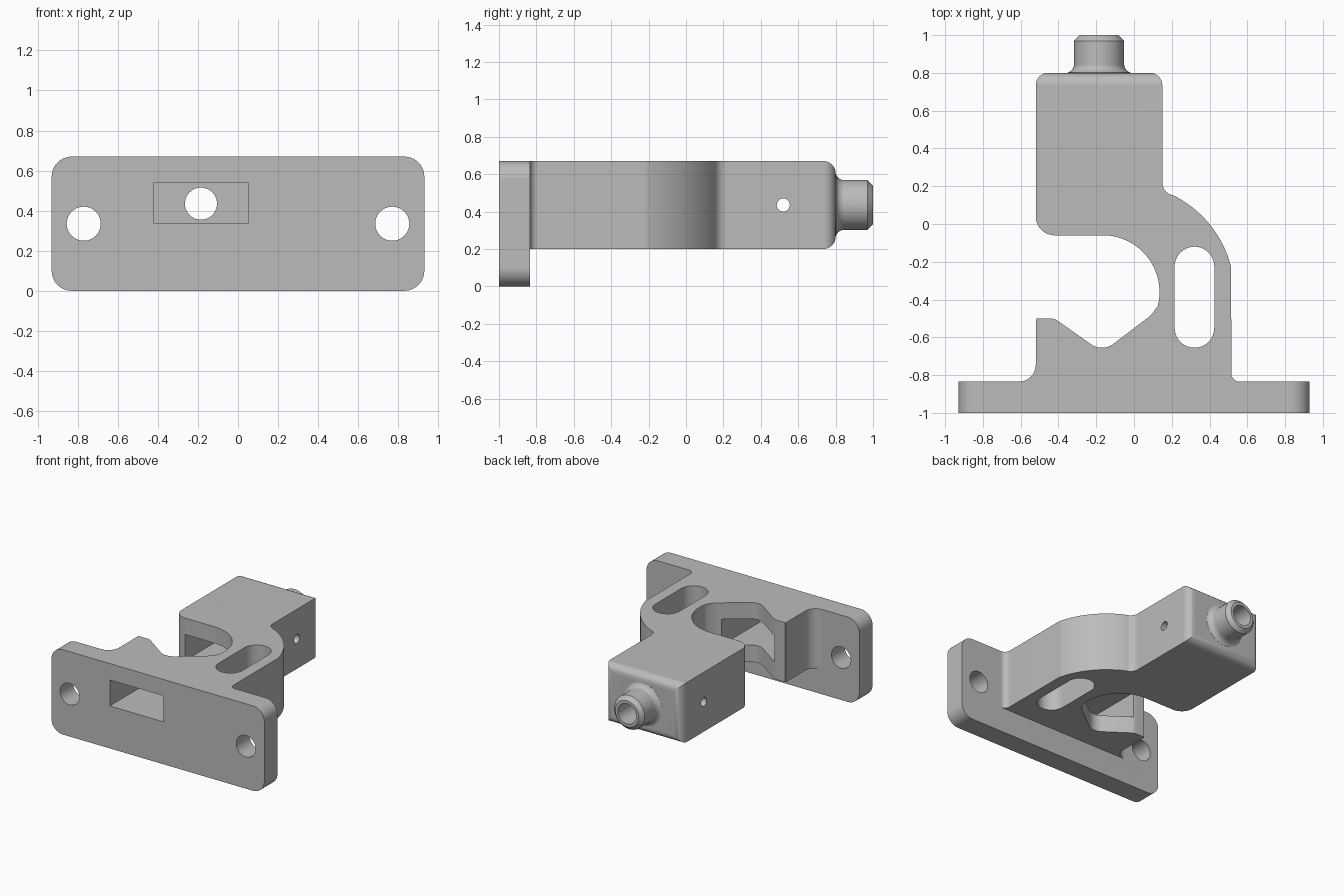
import bpy, bmesh
from math import radians, cos, sin, pi
from mathutils import Vector

cube = bpy.data.objects.get("Cube")
if cube:
    bpy.data.objects.remove(cube, do_unlink=True)

grey = bpy.data.materials.new("plain grey")
grey.use_nodes = True
colour = (0.5, 0.5, 0.5, 1)
grey.diffuse_color = colour
grey.node_tree.nodes["Principled BSDF"].inputs["Base Color"].default_value = colour

AXES = {  # profile point and depth to space
    "x": lambda a, b, d: (d, a, b),
    "y": lambda a, b, d: (a, d, b),
    "z": lambda a, b, d: (a, b, d),
}


def arc(cx, cy, r, start, end, steps=10):
    angles = [radians(start + (end - start) * i / steps) for i in range(steps + 1)]
    return [(cx + r * cos(a), cy + r * sin(a)) for a in angles]


def circle(cx, cy, r, n=40):
    return arc(cx, cy, r, 0, 360, n)[:-1]


def rounded_rect(x0, x1, y0, y1, r):
    return (arc(x1 - r, y1 - r, r, 0, 90) + arc(x0 + r, y1 - r, r, 90, 180)
            + arc(x0 + r, y0 + r, r, 180, 270) + arc(x1 - r, y0 + r, r, 270, 360))


def finish(name, bm):
    bmesh.ops.remove_doubles(bm, verts=bm.verts, dist=1e-5)
    bmesh.ops.recalc_face_normals(bm, faces=bm.faces)
    mesh = bpy.data.meshes.new(name)
    bm.to_mesh(mesh)
    bm.free()
    mesh.materials.append(grey)
    obj = bpy.data.objects.new(name, mesh)
    bpy.context.collection.objects.link(obj)
    return obj


def prism(name, points, axis, low, high, round_back=None):
    bm = bmesh.new()
    place = AXES[axis]
    face = bm.faces.new([bm.verts.new(place(a, b, low)) for a, b in points])
    new = bmesh.ops.extrude_face_region(bm, geom=[face])["geom"]
    shift = Vector(place(0, 0, high - low))
    bmesh.ops.translate(bm, vec=shift, verts=[v for v in new if isinstance(v, bmesh.types.BMVert)])
    bmesh.ops.remove_doubles(bm, verts=bm.verts, dist=1e-5)
    bmesh.ops.recalc_face_normals(bm, faces=bm.faces)
    if round_back:
        y, radius = round_back
        edges = [e for e in bm.edges if all(abs(v.co.y - y) < 1e-4 for v in e.verts)]
        bmesh.ops.bevel(bm, geom=edges, offset=radius, offset_type='OFFSET',
                        segments=8, profile=0.5, affect='EDGES')
    return finish(name, bm)


def lathe_y(name, profile, cx, cz, n=48):
    bm = bmesh.new()
    rings = []
    for r, y in profile:
        rings.append([bm.verts.new((cx + r * cos(2 * pi * i / n), y, cz + r * sin(2 * pi * i / n)))
                      for i in range(n)])
    for a, b in zip(rings, rings[1:]):
        for i in range(n):
            j = (i + 1) % n
            bm.faces.new((a[i], a[j], b[j], b[i]))
    bm.faces.new(rings[0])
    bm.faces.new(rings[-1])
    return finish(name, bm)


# Mounting plate
bracket = prism("bracket", rounded_rect(-0.93, 0.93, 0, 0.67, 0.1), "y", -1, -0.835)

# Hooked arm and block outline
outline = [(-0.61, -0.9)]
outline += arc(-0.61, -0.745, 0.09, -90, 0)
outline += [(-0.52, -0.505), (-0.515, -0.5), (-0.435, -0.5), (-0.41, -0.508)]
outline += arc(-0.17, -0.555, 0.1, 235, 305, 8)
outline += [(0.075, -0.495), (0.1, -0.47)]
outline += arc(-0.165, -0.36, 0.3, -14, 90, 24)
outline += arc(-0.42, 0.04, 0.1, 270, 180)
outline += [(-0.52, 0.8), (0.15, 0.8)]
outline += arc(0.22, 0.22, 0.07, 180, 245, 8)
outline += arc(-0.05, -0.37, 0.582, 63, 14, 16)
outline += arc(0.56, -0.79, 0.045, 180, 270, 8)
outline += [(0.56, -0.9)]
arm = prism("arm", outline, "z", 0.2, 0.67, round_back=(0.8, 0.065))

# Flared nozzle
NX, NZ = -0.185, 0.435
flare = [(0.178 - 0.045 * sin(radians(t)), 0.845 - 0.045 * cos(radians(t)))
         for t in range(15, 91, 15)]
nozzle = lathe_y("nozzle", [(0.15, 0.74)] + flare + [(0.133, 0.97), (0.103, 1.0)], NX, NZ)

# Openings
cutters = [prism("bolt_hole", circle(s * 0.77, 0.335, 0.085), "y", -1.1, -0.7) for s in (-1, 1)]
cutters += [
    prism("long_slot", arc(0.32, -0.225, 0.105, 0, 180, 20) + arc(0.32, -0.55, 0.105, 180, 360, 20),
          "z", 0.1, 0.8),
    prism("front_pocket", [(-0.42, 0.335), (0.05, 0.335), (0.05, 0.54), (-0.42, 0.54)],
          "y", -1.1, 0.65),
    prism("nozzle_bore", circle(NX, NZ, 0.08), "y", 0.5, 1.1),
    prism("pin_hole", circle(0.52, 0.435, 0.035, 24), "x", -0.7, 0.3),
]

# Join and cut, then bake the result
for tool, operation in [(arm, 'UNION'), (nozzle, 'UNION')] + [(c, 'DIFFERENCE') for c in cutters]:
    tool.hide_render = True
    mod = bracket.modifiers.new(tool.name, 'BOOLEAN')
    mod.operation = operation
    mod.solver = 'EXACT'
    mod.object = tool
bpy.context.view_layer.update()
baked = bpy.data.meshes.new_from_object(bracket.evaluated_get(bpy.context.evaluated_depsgraph_get()))
bracket.modifiers.clear()
bracket.data = baked
for tool in [arm, nozzle] + cutters:
    bpy.data.objects.remove(tool, do_unlink=True)

# Smooth curves, crisp edges
bpy.ops.object.select_all(action='DESELECT')
bracket.select_set(True)
bpy.context.view_layer.objects.active = bracket
bpy.ops.object.shade_smooth_by_angle(angle=radians(25))
bracket.modifiers.new("even_shading", 'WEIGHTED_NORMAL').keep_sharp = True
